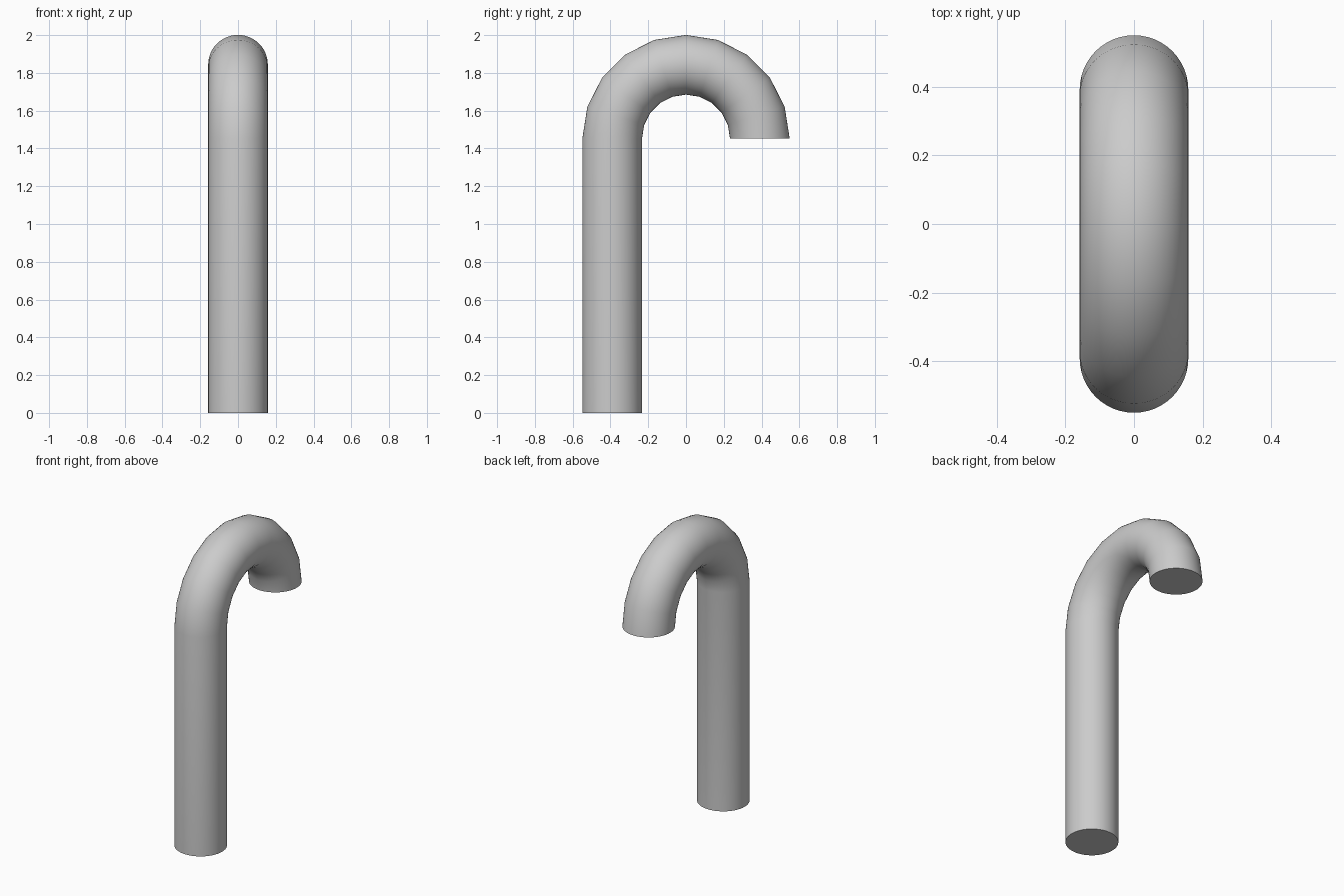
import bpy, bmesh
from math import sin, cos, pi

if "Cube" in bpy.data.objects:
    bpy.data.objects.remove(bpy.data.objects["Cube"])

TUBE_R, BEND_R, BEND_Z = 0.158, 0.391, 1.452
SIDES, BEND_STEPS = 48, 10

bm = bmesh.new()


def add_ring(y, z, angle):
    """Circle of the tube, tilted about x by the bend angle."""
    ring = []
    for i in range(SIDES):
        t = 2 * pi * i / SIDES
        r = TUBE_R * cos(t)
        ring.append(bm.verts.new((TUBE_R * sin(t), y - r * cos(angle), z + r * sin(angle))))
    return ring


# straight shaft, then the half-circle hook
rings = [add_ring(-BEND_R, 0, 0)]
for k in range(BEND_STEPS + 1):
    a = pi * k / BEND_STEPS
    rings.append(add_ring(-BEND_R * cos(a), BEND_Z + BEND_R * sin(a), a))

# tube wall
for lo, hi in zip(rings, rings[1:]):
    for i in range(SIDES):
        j = (i + 1) % SIDES
        bm.faces.new((lo[i], lo[j], hi[j], hi[i]))

# flat end caps
bm.faces.new(rings[0])
bm.faces.new(rings[-1])
bmesh.ops.recalc_face_normals(bm, faces=bm.faces)

mesh = bpy.data.meshes.new("hooked_pipe")
bm.to_mesh(mesh)
bm.free()
pipe = bpy.data.objects.new("hooked_pipe", mesh)
bpy.context.collection.objects.link(pipe)

# smooth wall, sharp cap rims
bpy.context.view_layer.objects.active = pipe
pipe.select_set(True)
bpy.ops.object.shade_smooth_by_angle(angle=0.7)
